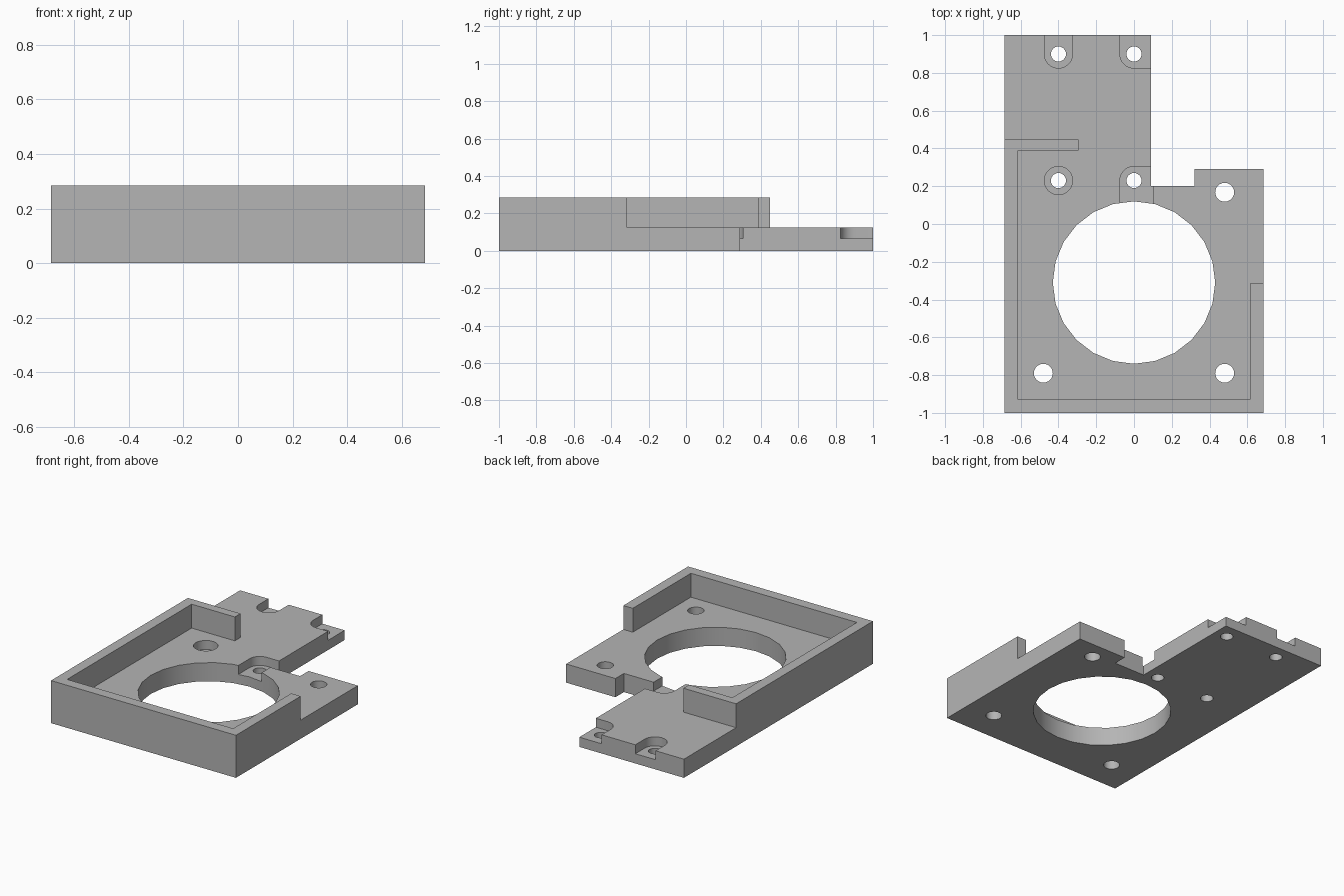
import bpy
import bmesh
from math import cos, sin, pi, radians

cube = bpy.data.objects.get("Cube")
if cube:
    bpy.data.objects.remove(cube, do_unlink=True)

grey = bpy.data.materials.new("plain grey")
grey.use_nodes = True
COLOUR = (0.46, 0.46, 0.46, 1)
grey.diffuse_color = COLOUR
grey.node_tree.nodes["Principled BSDF"].inputs["Base Color"].default_value = COLOUR

PLATE_TOP, WALL_TOP, SEAT = 0.125, 0.285, 0.065
X, Y = 0.685, 1.0            # half extents
HOLE_R, SEAT_R = 0.04, 0.075


def prism(name, outline, z0, z1):
    """Extrude a flat outline from z0 to z1."""
    bm = bmesh.new()
    face = bm.faces.new([bm.verts.new((x, y, z0)) for x, y in outline])
    up = bmesh.ops.extrude_face_region(bm, geom=[face])["geom"]
    for v in up:
        if isinstance(v, bmesh.types.BMVert):
            v.co.z = z1
    bmesh.ops.recalc_face_normals(bm, faces=bm.faces)
    mesh = bpy.data.meshes.new(name)
    bm.to_mesh(mesh)
    bm.free()
    mesh.materials.append(grey)
    obj = bpy.data.objects.new(name, mesh)
    bpy.context.collection.objects.link(obj)
    return obj


def arc(x, y, r, start=0, end=360, n=24):
    count = n if end - start == 360 else n + 1
    angles = [radians(start + (end - start) * i / n) for i in range(count)]
    return [(x + r * cos(a), y + r * sin(a)) for a in angles]


def combine(target, tool, operation):
    """Apply a boolean and discard the tool."""
    tool.hide_render = True
    mod = target.modifiers.new(operation, "BOOLEAN")
    mod.operation = operation
    mod.solver = "EXACT"
    mod.object = tool
    bpy.context.view_layer.objects.active = target
    bpy.ops.object.modifier_apply(modifier=mod.name)
    bpy.data.objects.remove(tool, do_unlink=True)


# Base plate with the rear tab and the stepped corner
plate = prism("mount_plate", [
    (-X, -Y), (X, -Y), (X, 0.29), (0.32, 0.29), (0.32, 0.2),
    (0.09, 0.2), (0.09, Y), (-X, Y)], 0, PLATE_TOP)

# Raised rim: long side, front, short side and rear return
rim = prism("rim_wall", [
    (-X, -Y), (X, -Y), (X, -0.315), (0.615, -0.315), (0.615, -0.93),
    (-0.615, -0.93), (-0.615, 0.388), (-0.295, 0.388), (-0.295, 0.448),
    (-X, 0.448)], 0, WALL_TOP)
combine(plate, rim, "UNION")


def cut(outline, z0=-0.1):
    combine(plate, prism("cutter", outline, z0, 0.5), "DIFFERENCE")


# Large central opening
cut(arc(0, -0.31, 0.43))

# Corner mounting holes
for x, y in [(-0.48, -0.79), (0.48, -0.79), (0.48, 0.168)]:
    cut(arc(x, y, 0.05))

# Recessed screw seats: round, open to the rear, and two open at the corners
cut(arc(-0.4, 0.23, SEAT_R), SEAT)
cut(arc(-0.4, 0.9, SEAT_R, 180, 360, 12) + [(-0.325, 1.1), (-0.475, 1.1)], SEAT)
cut(arc(0, 0.9, SEAT_R, 180, 270, 6) + [(0.2, 0.825), (0.2, 1.1), (-0.075, 1.1)], SEAT)
cut(arc(0, 0.23, SEAT_R, 90, 180, 6) + [(-0.075, 0), (0.1, 0), (0.1, 0.305)], SEAT)

# Screw holes through the seats
for x in (-0.4, 0):
    for y in (0.23, 0.9):
        cut(arc(x, y, HOLE_R))

# Smooth hole walls, crisp edges elsewhere
bpy.ops.object.select_all(action="DESELECT")
plate.select_set(True)
bpy.context.view_layer.objects.active = plate
bpy.ops.object.shade_smooth_by_angle(angle=radians(30))
